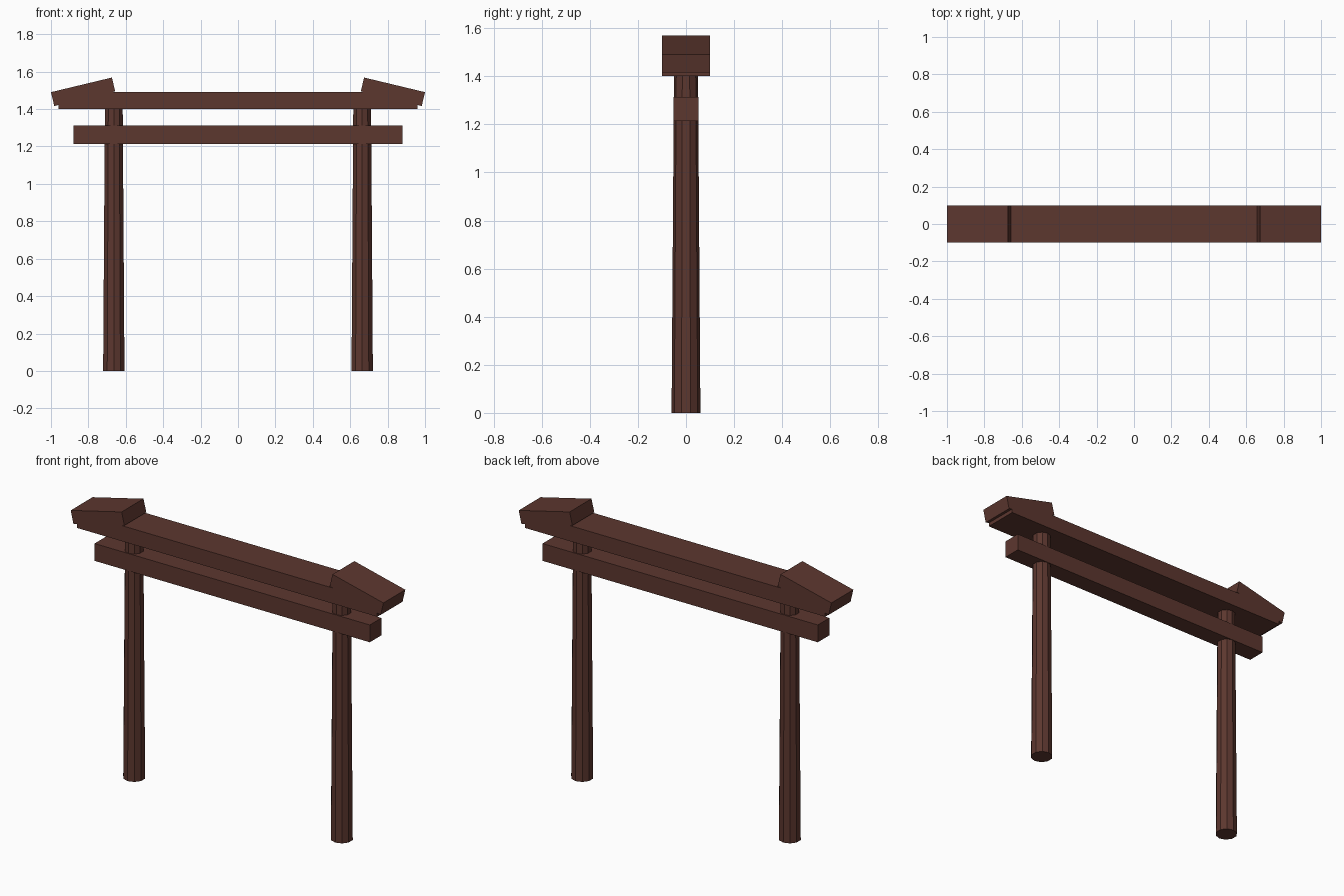
import bpy
import math

if "Cube" in bpy.data.objects:
    bpy.data.objects.remove(bpy.data.objects["Cube"])

wood = bpy.data.materials.new("dark red brown wood")
wood.diffuse_color = (0.108, 0.038, 0.028, 1.0)
wood.use_nodes = True
wood.node_tree.nodes["Principled BSDF"].inputs["Base Color"].default_value = wood.diffuse_color


def finish(obj, name):
    obj.name = name
    obj.data.materials.append(wood)
    return obj


def box(name, center, size, tilt=0.0):
    bpy.ops.mesh.primitive_cube_add(size=1, location=center, rotation=(0, tilt, 0))
    obj = bpy.context.object
    obj.scale = size
    return finish(obj, name)


# Horizontal beams
box("top_beam", (0, 0, 1.445), (1.92, 0.20, 0.09))
box("lower_beam", (0, 0, 1.263), (1.76, 0.106, 0.10))

for side, label in ((-1, "left"), (1, "right")):
    # Tapered ten-sided post
    bpy.ops.mesh.primitive_cone_add(vertices=10, radius1=0.06, radius2=0.05,
                                    depth=1.41, location=(side * 0.664, 0, 0.705))
    finish(bpy.context.object, label + "_post")
    # Sloping cap on the end of the top beam
    box(label + "_end_cap", (side * 0.8283, 0, 1.4925), (0.335, 0.20, 0.076),
        tilt=side * math.radians(13.5))
